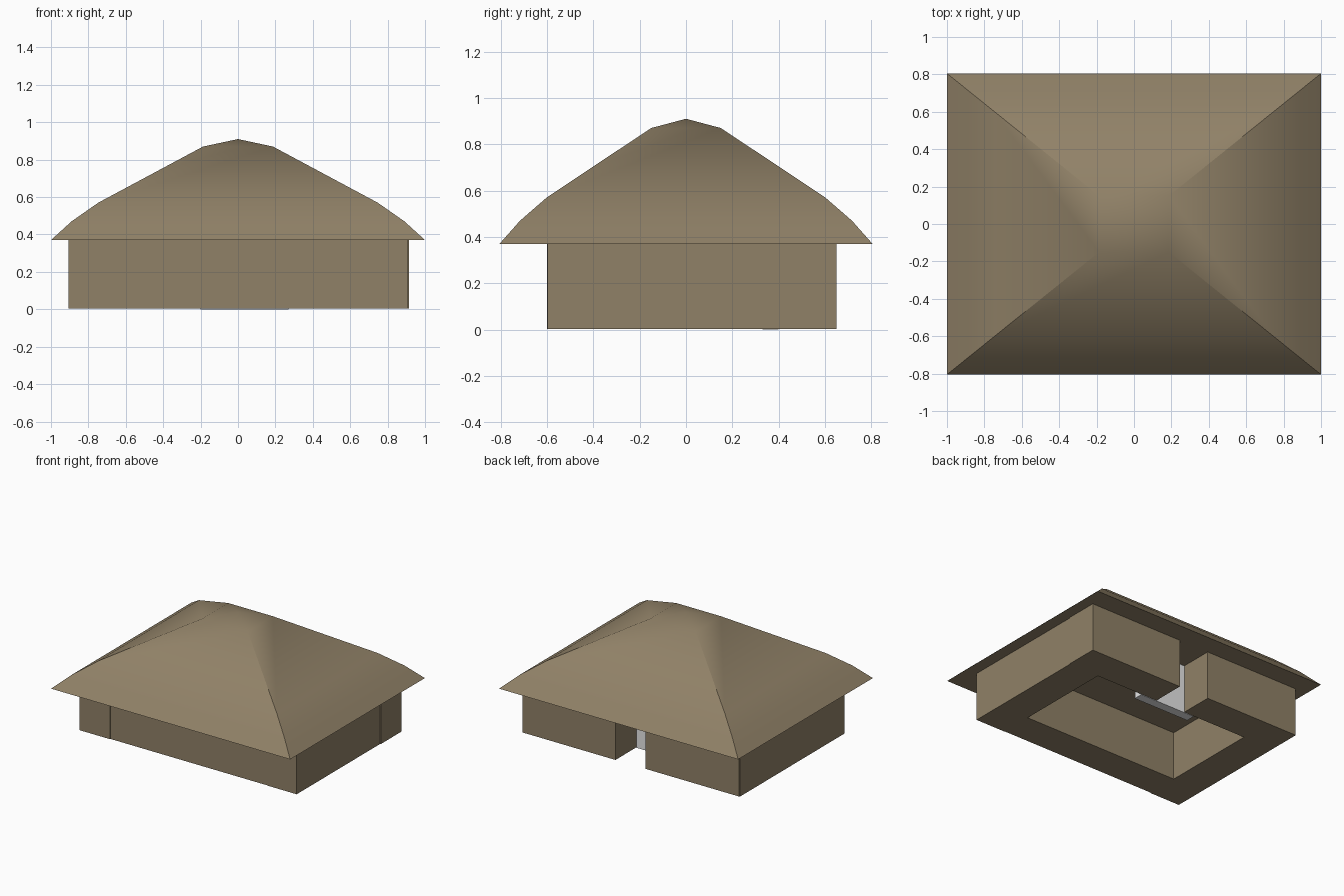
import bpy, bmesh

if "Cube" in bpy.data.objects:
    bpy.data.objects.remove(bpy.data.objects["Cube"])


def material(name, rgb):
    m = bpy.data.materials.new(name)
    m.diffuse_color = (*rgb, 1.0)
    m.use_nodes = True
    m.node_tree.nodes["Principled BSDF"].inputs["Base Color"].default_value = m.diffuse_color
    return m


BROWN = material("mud brown", (0.28, 0.22, 0.136))
PALE = material("pale grey", (0.8, 0.8, 0.8))


def make_object(name, bm, mat):
    bmesh.ops.recalc_face_normals(bm, faces=bm.faces)
    me = bpy.data.meshes.new(name)
    bm.to_mesh(me)
    bm.free()
    me.materials.append(mat)
    ob = bpy.data.objects.new(name, me)
    bpy.context.collection.objects.link(ob)
    return ob


def box(name, x, y, z, mat):
    """Axis-aligned box from (min, max) ranges."""
    bm = bmesh.new()
    bmesh.ops.create_cube(bm, size=1)
    for v in bm.verts:
        v.co = [r[0] + (c + 0.5) * (r[1] - r[0]) for c, r in zip(v.co, (x, y, z))]
    return make_object(name, bm, mat)


# Roof: scaled rectangular rings closing to an apex, flat underside
HALF_X, HALF_Y = 1.0, 0.805
PROFILE = [(1.0, 0.37), (0.89, 0.47), (0.747, 0.57), (0.187, 0.87)]
bm = bmesh.new()
rings = [[bm.verts.new((sx * HALF_X * s, sy * HALF_Y * s, z))
          for sx, sy in ((-1, -1), (1, -1), (1, 1), (-1, 1))] for s, z in PROFILE]
apex = bm.verts.new((0, 0, 0.91))
bm.faces.new(rings[0][::-1])
for i in range(4):
    j = (i + 1) % 4
    for lo, hi in zip(rings, rings[1:]):
        bm.faces.new((lo[i], lo[j], hi[j], hi[i]))
    bm.faces.new((rings[-1][i], rings[-1][j], apex))
roof = make_object("roof", bm, BROWN)
bpy.context.view_layer.objects.active = roof
roof.select_set(True)
bpy.ops.object.shade_smooth_by_angle(angle=0.5236)

# Thick walls around the room, with a door gap at the back
WALL_Z = (0.003, 0.371)
box("front_wall", (-0.90, 0.905), (-0.595, -0.35), WALL_Z, BROWN)
box("left_wall", (-0.905, -0.65), (-0.60, 0.648), WALL_Z, BROWN)
box("right_wall", (0.66, 0.91), (-0.598, 0.645), WALL_Z, BROWN)
box("back_wall_left", (-0.90, -0.115), (0.40, 0.65), WALL_Z, BROWN)
box("back_wall_right", (0.135, 0.915), (0.40, 0.65), WALL_Z, BROWN)

# Door slab standing just inside the gap
box("door", (-0.20, 0.27), (0.33, 0.40), (0.0, 0.371), PALE)
